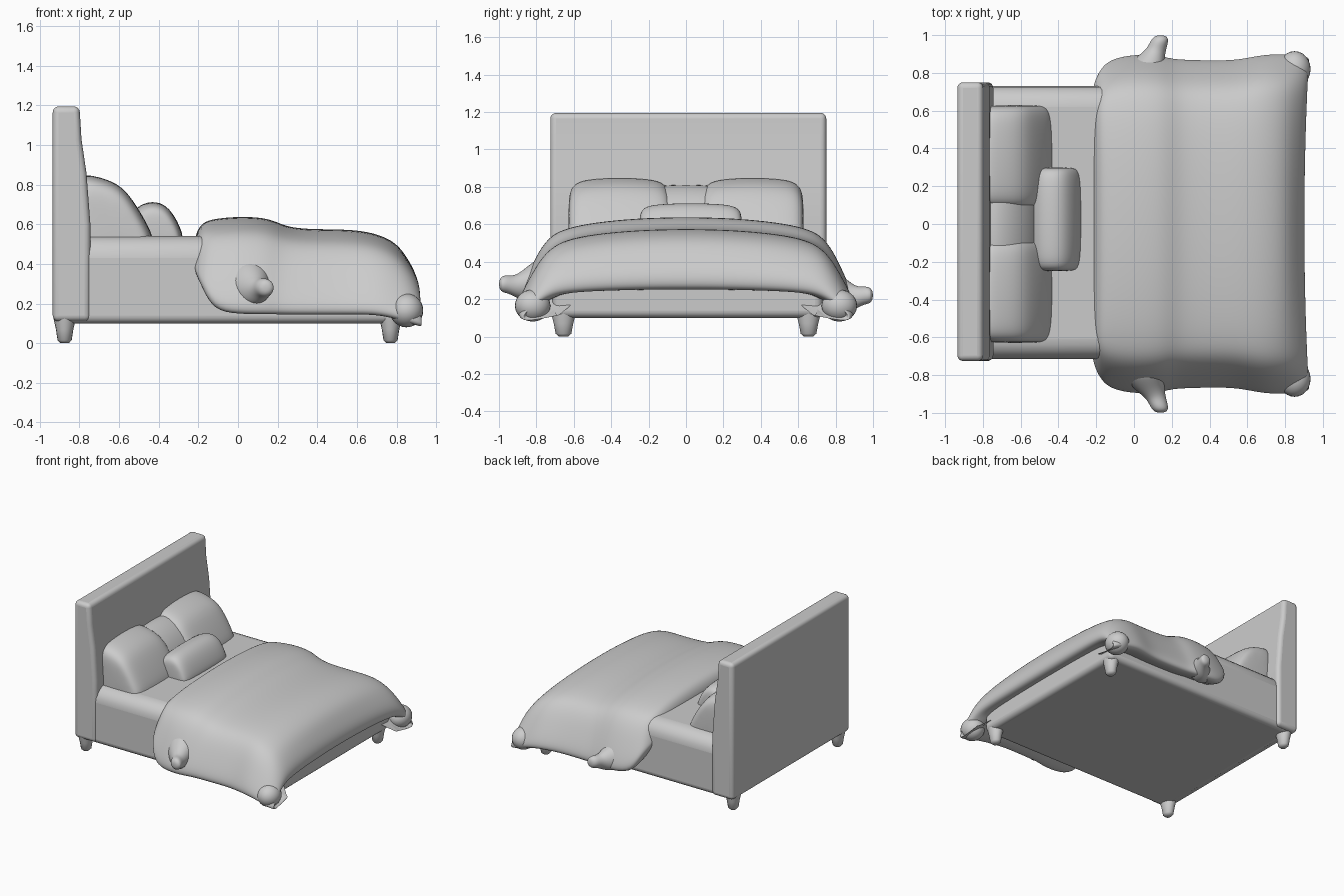
import bpy, bmesh, math
from mathutils import Vector

if "Cube" in bpy.data.objects:
    bpy.data.objects.remove(bpy.data.objects["Cube"])


def finish(name, bm, subsurf=0, bevel=0, angle=60):
    bmesh.ops.recalc_face_normals(bm, faces=bm.faces)
    me = bpy.data.meshes.new(name)
    bm.to_mesh(me)
    bm.free()
    ob = bpy.data.objects.new(name, me)
    bpy.context.collection.objects.link(ob)
    if bevel:
        m = ob.modifiers.new("Bevel", 'BEVEL')
        m.width, m.segments, m.limit_method = bevel, 5, 'ANGLE'
    if subsurf:
        m = ob.modifiers.new("Subsurf", 'SUBSURF')
        m.levels = m.render_levels = subsurf
    bpy.ops.object.select_all(action='DESELECT')
    ob.select_set(True)
    bpy.context.view_layer.objects.active = ob
    bpy.ops.object.shade_smooth_by_angle(angle=math.radians(angle))
    return ob


def loft(bm, rows, closed=False, caps=False):
    rings = [[bm.verts.new(p) for p in r] for r in rows]
    n = len(rings[0])
    for a, b in zip(rings, rings[1:]):
        for i in range(n if closed else n - 1):
            j = (i + 1) % n
            bm.faces.new((a[i], a[j], b[j], b[i]))
    if caps:
        bm.faces.new(rings[0])
        bm.faces.new(rings[-1])


def box(name, x, y, z, bevel):
    bm = bmesh.new()
    bmesh.ops.create_cube(bm, size=1)
    for v in bm.verts:
        v.co = Vector(r[0] if c < 0 else r[1] for r, c in zip((x, y, z), v.co))
    return finish(name, bm, bevel=bevel)


# Extrudes a side profile (x, z) across y; each end swells in from a smaller ring
def pillow(name, profile, y0, y1):
    cx = sum(p[0] for p in profile) / len(profile)
    cz = min(p[1] for p in profile)
    rows = []
    for t, s in ((0, .7), (.03, .88), (.12, .97), (.3, 1), (.5, 1.01),
                 (.7, 1), (.88, .97), (.97, .88), (1, .7)):
        rows.append([(cx + (x - cx) * s, y0 + (y1 - y0) * t, cz + (z - cz) * s)
                     for x, z in profile])
    bm = bmesh.new()
    loft(bm, rows, closed=True, caps=True)
    return finish(name, bm, subsurf=2)


# Headboard, thicker toward the bottom
bm = bmesh.new()
prof = [(-.935, .11), (-.935, 1.195), (-.8, 1.195), (-.79, 1.03),
        (-.765, .86), (-.745, .6), (-.745, .11)]
loft(bm, [[(x, y, z) for x, z in prof] for y in (-.725, .75)], closed=True, caps=True)
finish("headboard", bm, bevel=.03)

# Bed base and the uncovered head half of the mattress
box("base", (-.9, .83), (-.715, .73), (.1, .4), .04)
box("mattress", (-.88, .05), (-.715, .73), (.2, .54), .11)

# Tapered feet
for x in (-.875, .77):
    for side in (-1, 1):
        bm = bmesh.new()
        rings = []
        for z, r in ((0, .025), (.015, .042), (.07, .052), (.12, .065), (.15, .068)):
            rings.append([(x + r * math.cos(a * math.pi / 8) * .85,
                           side * .655 + r * math.sin(a * math.pi / 8), z)
                          for a in range(16)])
        loft(bm, rings, closed=True, caps=True)
        finish(("back" if x < 0 else "front") + "_foot", bm)

# Draped blanket: stations of (x, top height, half width, hem height)
stations = [(-.22, .5, .70, .38), (-.212, .56, .75, .34), (-.18, .61, .825, .27),
            (-.125, .63, .88, .15), (0, .642, .905, .13), (.13, .637, .90, .13),
            (.2, .612, .88, .13), (.28, .578, .875, .13), (.5, .577, .87, .13),
            (.6, .572, .885, .13), (.7, .555, .905, .13), (.8, .51, .905, .11),
            (.88, .43, .905, .085), (.925, .35, .885, .075), (.93, .28, .875, .08),
            (.9, .245, .86, .1), (.78, .26, .72, .2)]
# half section of (fraction of width, fraction of drop), ending tucked underneath
half = [(0, 0), (.3, .015), (.55, .06), (.7, .115), (.8, .19), (.87, .35),
        (.93, .57), (.985, .8), (1, .93), (.96, 1), (.78, .85)]
section = [(-f, d) for f, d in half[:0:-1]] + half
bm = bmesh.new()
loft(bm, [[(x - (.025 * (1 - f * f) if x > .85 else 0), f * w, top - d * (top - hem))
           for f, d in section] for x, top, w, hem in stations])
finish("blanket", bm, subsurf=2, angle=80)

for side, z0 in ((-1, .28), (1, .22)):
    # Gathered knots on the blanket sides: tapering rings of (x, y, z offset, radius)
    rows = []
    for x, y, dz, r in ((.05, .76, .04, .13), (.06, .83, .01, .11), (.085, .88, -.01, .085),
                        (.115, .92, -.01, .06), (.13, .955, 0, .053),
                        (.14, .985, 0, .048), (.14, 1, 0, .02)):
        rows.append([(x + r * math.cos(a * math.pi / 4), side * y,
                      z0 + dz + r * math.sin(a * math.pi / 4)) for a in range(8)])
    bm = bmesh.new()
    loft(bm, rows, closed=True, caps=True)
    finish("blanket_knot", bm, subsurf=2)

    # Bunched blanket corners at the foot end
    bm = bmesh.new()
    bmesh.ops.create_uvsphere(bm, u_segments=24, v_segments=14, radius=1)
    for v in bm.verts:
        v.co = Vector((.85 + v.co.x * .085, side * (.82 + v.co.y * .095),
                       .165 + v.co.z * .085))
    finish("blanket_corner", bm)

# Sleeping pillows leaning on the headboard
lean = [(-.82, .48), (-.82, .7), (-.81, .85), (-.73, .845), (-.6, .805),
        (-.53, .72), (-.47, .62), (-.42, .52), (-.45, .48), (-.65, .47)]
pillow("left_pillow", lean, -.63, -.08)
pillow("right_pillow", lean, .08, .63)
fill = [(-.82, .48), (-.82, .8), (-.72, .82), (-.6, .76), (-.51, .64), (-.47, .48)]
pillow("middle_pillow", fill, -.25, .25)

# Small cushion in front
small = [(-.56, .5), (-.55, .65), (-.48, .71), (-.39, .715), (-.33, .66),
         (-.285, .57), (-.27, .5), (-.4, .49)]
pillow("cushion", small, -.25, .3)
